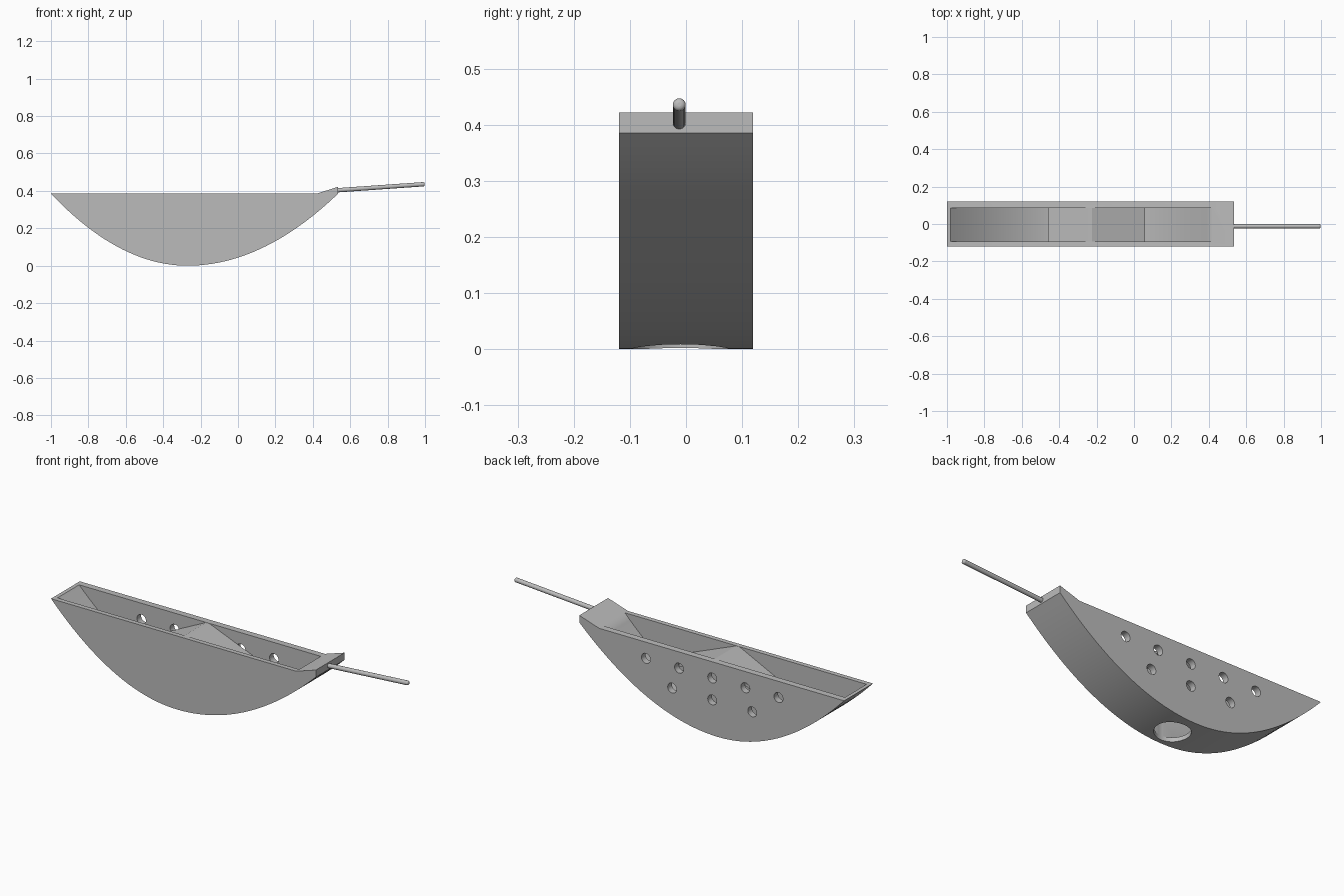
import bpy, math
from mathutils import Vector

old = bpy.data.objects.get("Cube")
if old:
    bpy.data.objects.remove(old, do_unlink=True)

grey = bpy.data.materials.new("plain grey")
grey.use_nodes = True
colour = (0.5, 0.5, 0.5, 1)
grey.diffuse_color = colour
grey.node_tree.nodes["Principled BSDF"].inputs["Base Color"].default_value = colour

LOW_X = -0.27            # lowest point of the hull
MID_X = -0.235           # middle of the hull, where the ridge and holes centre
RIM = 0.385
CAVITY_Y = (-0.094, 0.085)


def prism(name, outline, y0, y1):
    """Extrude an x-z outline along y."""
    n = len(outline)
    verts = [(x, y, z) for y in (y0, y1) for x, z in outline]
    faces = [list(range(n)), list(range(2 * n - 1, n - 1, -1))]
    faces += [[i, i + n, (i + 1) % n + n, (i + 1) % n] for i in range(n)]
    mesh = bpy.data.meshes.new(name)
    mesh.from_pydata(verts, [], faces)
    mesh.materials.append(grey)
    obj = bpy.data.objects.new(name, mesh)
    bpy.context.collection.objects.link(obj)
    return obj


def rod(name, start, end, radius, sides=32):
    """Cylinder between two points."""
    a, b = Vector(start), Vector(end)
    bpy.ops.mesh.primitive_cylinder_add(vertices=sides, radius=radius,
                                        depth=(b - a).length, location=(a + b) / 2)
    obj = bpy.context.object
    obj.name = name
    obj.rotation_euler = (b - a).to_track_quat("Z", "Y").to_euler()
    obj.data.materials.append(grey)
    return obj


def bowl(x0, x1, base, steps=48):
    """Lopsided parabola from rim to rim, lowest at LOW_X."""
    points = []
    for i in range(steps + 1):
        x = x0 + (x1 - x0) * i / steps
        reach = (x0 if x < LOW_X else x1) - LOW_X
        points.append((x, base + (RIM - base) * ((x - LOW_X) / reach) ** 2))
    return points


def smooth(obj, degrees=30):
    bpy.ops.object.select_all(action="DESELECT")
    obj.select_set(True)
    bpy.context.view_layer.objects.active = obj
    bpy.ops.object.shade_smooth_by_angle(angle=math.radians(degrees))


# Hull with the raised lip at the handle end
hull = prism("hull", bowl(-1, 0.535, 0) + [(0.535, 0.422), (0.42, RIM)], -0.119, 0.119)

# Cutters: open cavity, drain hole, two rows of side holes
cavity = bowl(-0.98, 0.42, 0.022)
cutters = [prism("cavity_cutter", cavity + [(0.42, 0.6), (-0.98, 0.6)], *CAVITY_Y),
           rod("drain_cutter", (MID_X, -0.01, -0.1), (MID_X, -0.01, 0.1), 0.085, 48)]
for count, pitch, z in ((5, 0.192, 0.30), (3, 0.232, 0.185)):
    for i in range(count):
        x = MID_X + (i - (count - 1) / 2) * pitch
        cutters.append(rod("side_hole_cutter", (x, 0.02, z), (x, 0.2, z), 0.026, 24))

for cutter in cutters:
    cutter.hide_render = True
    mod = hull.modifiers.new("cut", "BOOLEAN")
    mod.operation = "DIFFERENCE"
    mod.solver = "EXACT"
    mod.object = cutter

bpy.context.view_layer.update()
graph = bpy.context.evaluated_depsgraph_get()
hull.data = bpy.data.meshes.new_from_object(hull.evaluated_get(graph))
hull.modifiers.clear()
for cutter in cutters:
    bpy.data.objects.remove(cutter, do_unlink=True)
smooth(hull)

# Ridged baffle across the cavity
top = [(-0.46, 0.28), (-0.245, 0.384), (-0.225, 0.384), (0.06, 0.27)]
under = [(x, z - 0.015) for x, z in reversed(top)]
prism("baffle", top + under, *CAVITY_Y)

# Handle with a rounded tip
handle = rod("handle", (0.525, -0.012, 0.403), (0.998, -0.012, 0.436), 0.0115, 24)
bevel = handle.modifiers.new("rounded_tip", "BEVEL")
bevel.width = 0.008
bevel.segments = 4
bevel.limit_method = "ANGLE"
bevel.angle_limit = math.radians(60)
smooth(handle, 40)
